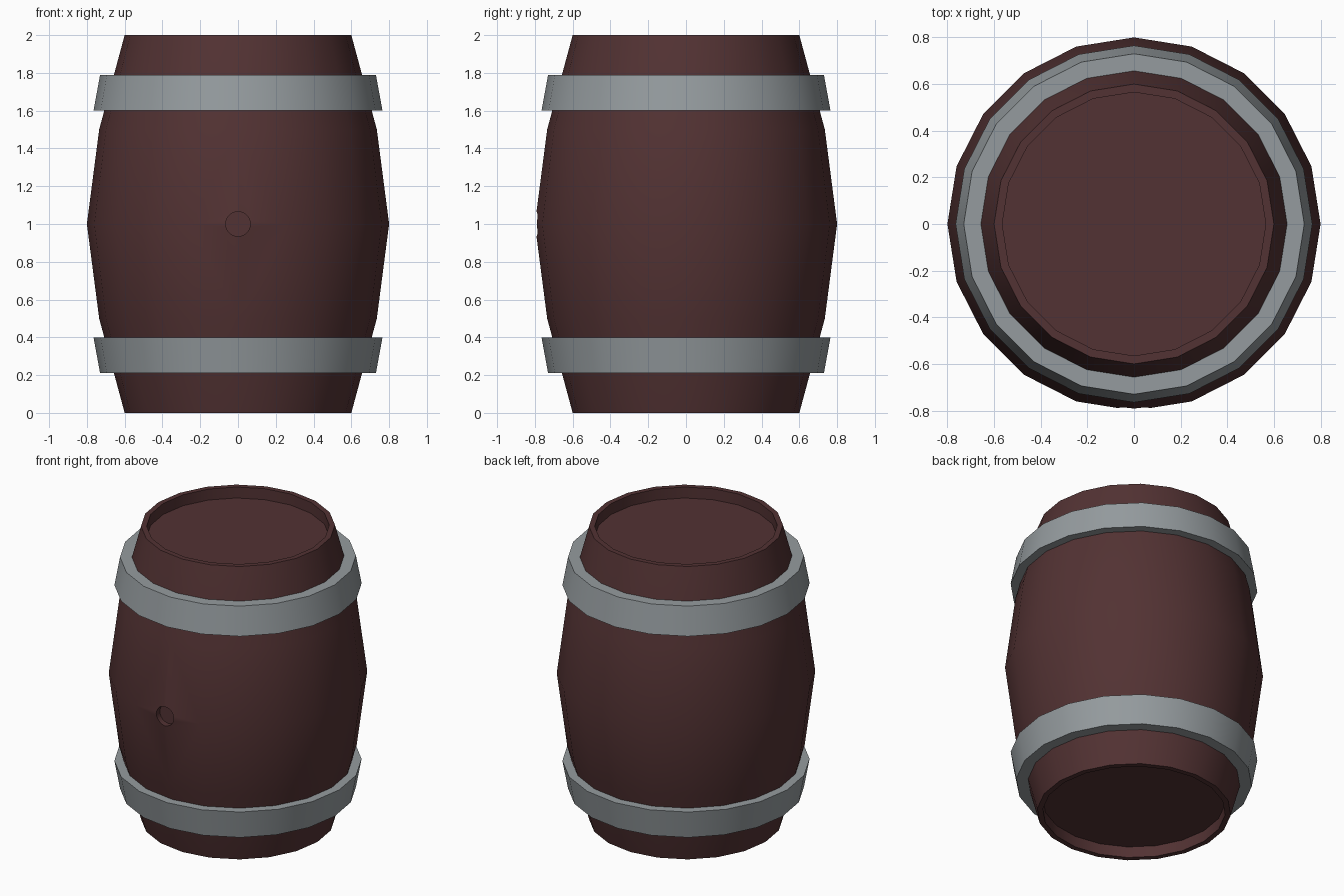
import bpy, bmesh, math

if "Cube" in bpy.data.objects:
    bpy.data.objects.remove(bpy.data.objects["Cube"])

SIDES = 20


def material(name, rgb):
    m = bpy.data.materials.new(name)
    m.diffuse_color = (*rgb, 1)
    m.use_nodes = True
    m.node_tree.nodes["Principled BSDF"].inputs["Base Color"].default_value = m.diffuse_color
    return m


wood = material("dark_red_wood", (0.085, 0.032, 0.033))
steel = material("grey_steel", (0.30, 0.33, 0.345))


def lathe(name, profile, mat, ring=False):
    """Turn a list of (radius, z) around z; a ring profile closes on itself, otherwise the ends are capped."""
    bm = bmesh.new()
    loops = []
    for r, z in profile:
        loops.append([bm.verts.new((r * math.cos(2 * math.pi * i / SIDES),
                                    r * math.sin(2 * math.pi * i / SIDES), z))
                      for i in range(SIDES)])
    pairs = list(zip(loops, loops[1:]))
    if ring:
        pairs.append((loops[-1], loops[0]))
    for a, b in pairs:
        for i in range(SIDES):
            j = (i + 1) % SIDES
            bm.faces.new((a[i], a[j], b[j], b[i]))
    if not ring:
        bm.faces.new(loops[0])
        bm.faces.new(loops[-1])
    bmesh.ops.recalc_face_normals(bm, faces=bm.faces)
    me = bpy.data.meshes.new(name)
    bm.to_mesh(me)
    bm.free()
    me.materials.append(mat)
    ob = bpy.data.objects.new(name, me)
    bpy.context.collection.objects.link(ob)
    return ob


def select(ob):
    bpy.ops.object.select_all(action='DESELECT')
    ob.select_set(True)
    bpy.context.view_layer.objects.active = ob


def smooth(ob):
    select(ob)
    bpy.ops.object.shade_smooth_by_angle(angle=math.radians(30))


# Barrel body: bulging staves with recessed lids, mirrored about z = 1
lower = [(0.565, 0.075), (0.565, 0), (0.6, 0), (0.735, 0.5)]
upper = [(r, 2 - z) for r, z in reversed(lower)]
body = lathe("barrel_body", lower + [(0.8, 1)] + upper, wood)

# Shallow bung hole in the front
bpy.ops.mesh.primitive_cylinder_add(vertices=24, radius=0.065, depth=0.2,
                                    location=(0, -0.85, 1),
                                    rotation=(math.pi / 2, 0, 0))
cutter = bpy.context.object
cutter.name = "bung_hole_cutter"
cutter.data.materials.append(wood)
cutter.hide_render = True
select(body)
cut = body.modifiers.new("bung_hole", 'BOOLEAN')
cut.operation = 'DIFFERENCE'
cut.solver = 'EXACT'
cut.object = cutter
bpy.ops.object.modifier_apply(modifier=cut.name)
bpy.data.objects.remove(cutter)
smooth(body)

# Metal hoops: tapered rings, mirrored about z = 1
hoop = [(0.64, 0.21), (0.73, 0.21), (0.765, 0.4), (0.69, 0.4)]
smooth(lathe("lower_hoop", hoop, steel, ring=True))
smooth(lathe("upper_hoop", [(r, 2 - z) for r, z in hoop], steel, ring=True))
